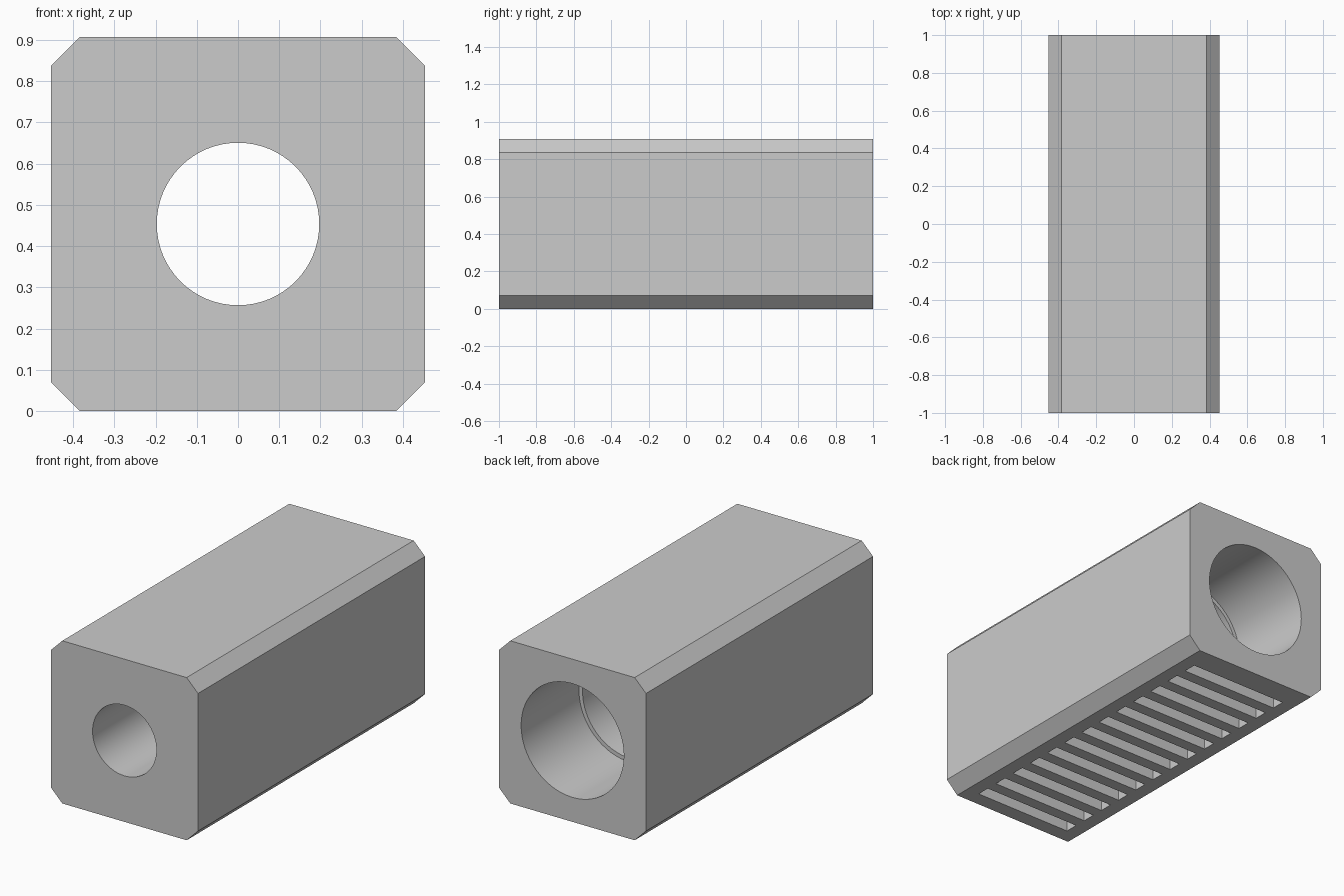
import bpy, bmesh, math
from mathutils import Matrix, Vector

if "Cube" in bpy.data.objects:
    bpy.data.objects.remove(bpy.data.objects["Cube"], do_unlink=True)

SIZE, LENGTH, CHAMFER = 0.907, 2.0, 0.07
HALF, MID = SIZE / 2, SIZE / 2

grey = bpy.data.materials.new("plain grey")
grey.use_nodes = True
colour = (0.6, 0.6, 0.6, 1)
grey.diffuse_color = colour
grey.node_tree.nodes["Principled BSDF"].inputs["Base Color"].default_value = colour


def make_object(name, bm):
    bmesh.ops.recalc_face_normals(bm, faces=bm.faces)
    mesh = bpy.data.meshes.new(name)
    bm.to_mesh(mesh)
    bm.free()
    mesh.materials.append(grey)
    obj = bpy.data.objects.new(name, mesh)
    bpy.context.collection.objects.link(obj)
    return obj


def cut(target, cutter):
    cutter.hide_render = True
    mod = target.modifiers.new(cutter.name, 'BOOLEAN')
    mod.operation, mod.solver, mod.object = 'DIFFERENCE', 'EXACT', cutter
    bpy.context.view_layer.objects.active = target
    bpy.ops.object.modifier_apply(modifier=mod.name)
    bpy.data.objects.remove(cutter, do_unlink=True)


# Block: square bar with its four long edges chamfered
bm = bmesh.new()
bmesh.ops.create_cube(bm, size=1, matrix=Matrix.Translation((0, 0, MID))
                      @ Matrix.Diagonal((SIZE, LENGTH, SIZE, 1)))
long_edges = [e for e in bm.edges if abs(e.verts[0].co.y - e.verts[1].co.y) > 1]
bmesh.ops.bevel(bm, geom=long_edges, offset=CHAMFER, segments=1, affect='EDGES')
block = make_object("bored_block", bm)

# Stepped bore: narrow at the front, wide at the back with a small ledge
steps = [(0, -1.1), (0.197, -1.1), (0.197, -0.2), (0.295, -0.2),
         (0.295, 0.49), (0.317, 0.49), (0.317, 1.1), (0, 1.1)]
bm = bmesh.new()
ring = [bm.verts.new((r, y, MID)) for r, y in steps]
edges = [bm.edges.new(pair) for pair in zip(ring, ring[1:])]
bmesh.ops.spin(bm, geom=ring + edges, cent=(0, 0, MID), axis=(0, 1, 0),
               angle=math.tau, steps=64)
bmesh.ops.remove_doubles(bm, verts=bm.verts, dist=1e-4)
cut(block, make_object("bore_cutter", bm))

# Row of shallow cross slots in the underside
SLOTS, FIRST, LAST, DEPTH = 13, -0.878, 0.822, 0.07
bm = bmesh.new()
for i in range(SLOTS):
    y = FIRST + (LAST - FIRST) * i / (SLOTS - 1)
    bmesh.ops.create_cube(bm, size=1, matrix=Matrix.Translation((0, y, 0))
                          @ Matrix.Diagonal((0.61, 0.075, DEPTH * 2, 1)))
cut(block, make_object("slot_cutter", bm))

# Smooth bore walls, crisp edges
bpy.ops.object.select_all(action='DESELECT')
block.select_set(True)
bpy.context.view_layer.objects.active = block
bpy.ops.object.shade_smooth_by_angle(angle=math.radians(30))
